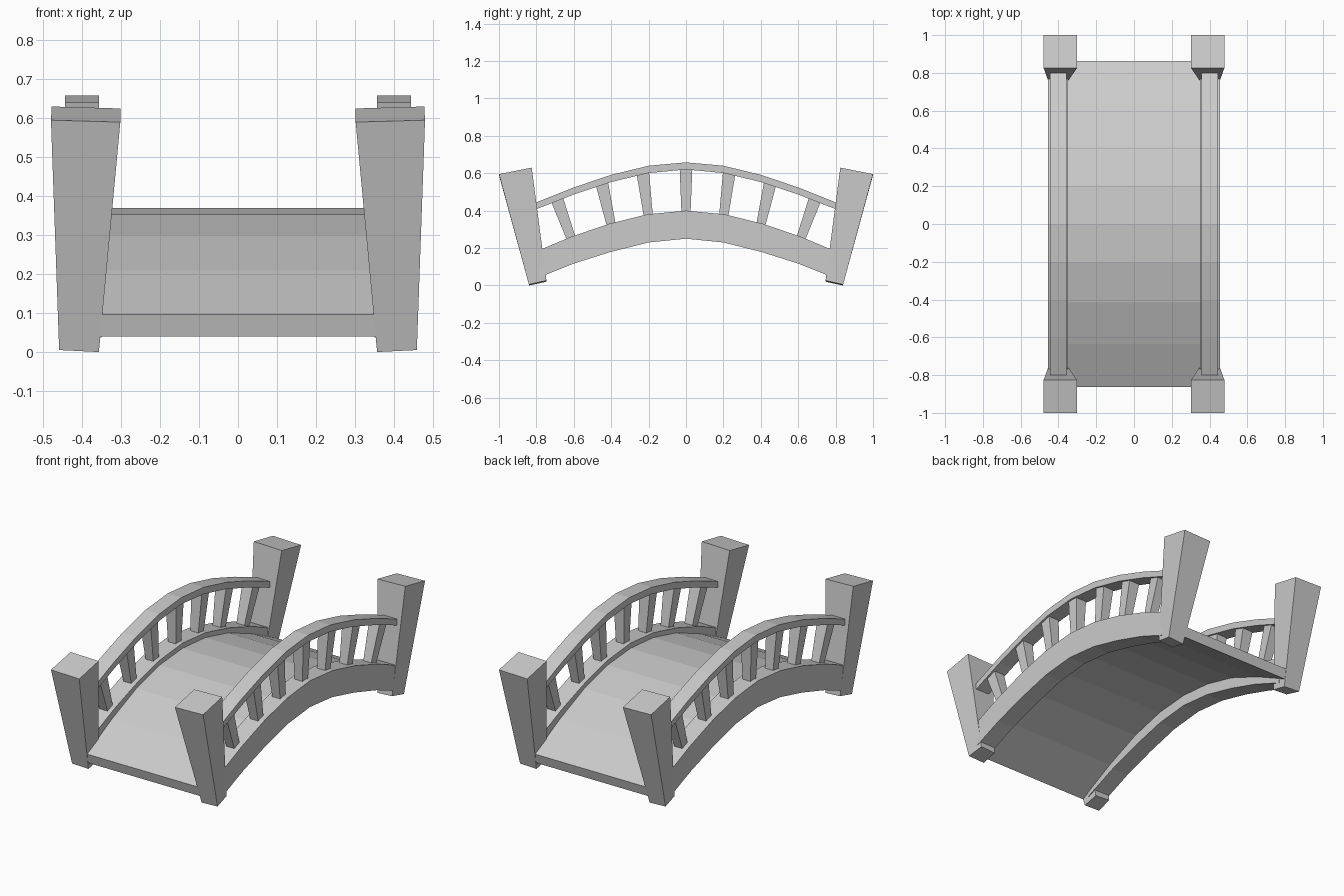
import bpy, bmesh
from mathutils import Vector

if "Cube" in bpy.data.objects:
    bpy.data.objects.remove(bpy.data.objects["Cube"])


def make_object(name, verts, faces):
    mesh = bpy.data.meshes.new(name)
    mesh.from_pydata(verts, [], faces)
    bm = bmesh.new()
    bm.from_mesh(mesh)
    bmesh.ops.recalc_face_normals(bm, faces=bm.faces)
    bm.to_mesh(mesh)
    bm.free()
    obj = bpy.data.objects.new(name, mesh)
    bpy.context.collection.objects.link(obj)
    return obj


def arched_strip(name, x0, x1, half):
    """Sweep an arch; half = (y_top, z_top, y_bottom, z_bottom) from crown to end."""
    stations = [(-a, b, -c, d) for a, b, c, d in reversed(half[1:])] + half
    verts, faces = [], []
    for yt, zt, yb, zb in stations:
        verts += [(x0, yb, zb), (x1, yb, zb), (x1, yt, zt), (x0, yt, zt)]
    for i in range(len(stations) - 1):
        a = i * 4
        for k in range(4):
            n = (k + 1) % 4
            faces.append((a + k, a + n, a + n + 4, a + k + 4))
    e = len(verts) - 4
    faces += [(0, 1, 2, 3), (e, e + 1, e + 2, e + 3)]
    return make_object(name, verts, faces)


def hexahedron(name, bottom, top):
    faces = [(0, 1, 2, 3), (4, 5, 6, 7)]
    faces += [(k, (k + 1) % 4, (k + 1) % 4 + 4, k + 4) for k in range(4)]
    return make_object(name, bottom + top, faces)


# Arched deck
deck_half = [(0, .37, 0, .312), (.205, .353, .2, .295), (.415, .3, .405, .243),
             (.635, .21, .62, .154), (.862, .096, .848, .04)]
arched_strip("deck", -.37, .37, deck_half)

beam_half = [(0, .4, 0, .25), (.207, .38, .2, .23), (.41, .33, .4, .18),
             (.615, .26, .6, .117), (.825, .172, .8, .037)]
rail_half = [(0, .658, 0, .62), (.2, .64, .2, .601), (.405, .59, .4, .553),
             (.605, .522, .6, .486), (.8, .444, .8, .408)]

# Balusters: y span and z at the foot, y span and z at the head
balusters = [(0, .38, 0, .63), (.2, .36, .232, .61),
             (.398, .315, .452, .555), (.61, .24, .695, .475)]

for sx, side in ((-1, "left"), (1, "right")):
    # Side beam and handrail
    arched_strip(f"side_beam_{side}", sx * .35, sx * .454, beam_half)
    arched_strip(f"handrail_{side}", sx * .357, sx * .444, rail_half)

    # Tapered leaning balusters
    for i, (yb, zb, yt, zt) in enumerate(balusters):
        for sy in ((1,) if i == 0 else (-1, 1)):
            rings = []
            lean = Vector((0, zt - zb, -(yt - yb))).normalized()
            for y, z, w in ((yb, zb, .024), (yt, zt, .034)):
                rings.append([(sx * .4 + dx * w, sy * (y + dy * w * lean.y),
                               z + dy * w * lean.z)
                              for dx, dy in ((-1, -1), (1, -1), (1, 1), (-1, 1))])
            hexahedron(f"baluster_{side}_{i}", *rings)

    # Flared corner posts
    for sy, end in ((-1, "front"), (1, "back")):
        bottom = [(.357, .746, .02), (.45, .746, .026), (.459, .84, .005), (.357, .838, 0)]
        top = [(.302, .825, .625), (.478, .825, .63), (.48, 1, .595), (.302, 1, .59)]
        hexahedron(f"post_{side}_{end}",
                   [(sx * x, sy * y, z) for x, y, z in bottom],
                   [(sx * x, sy * y, z) for x, y, z in top])
